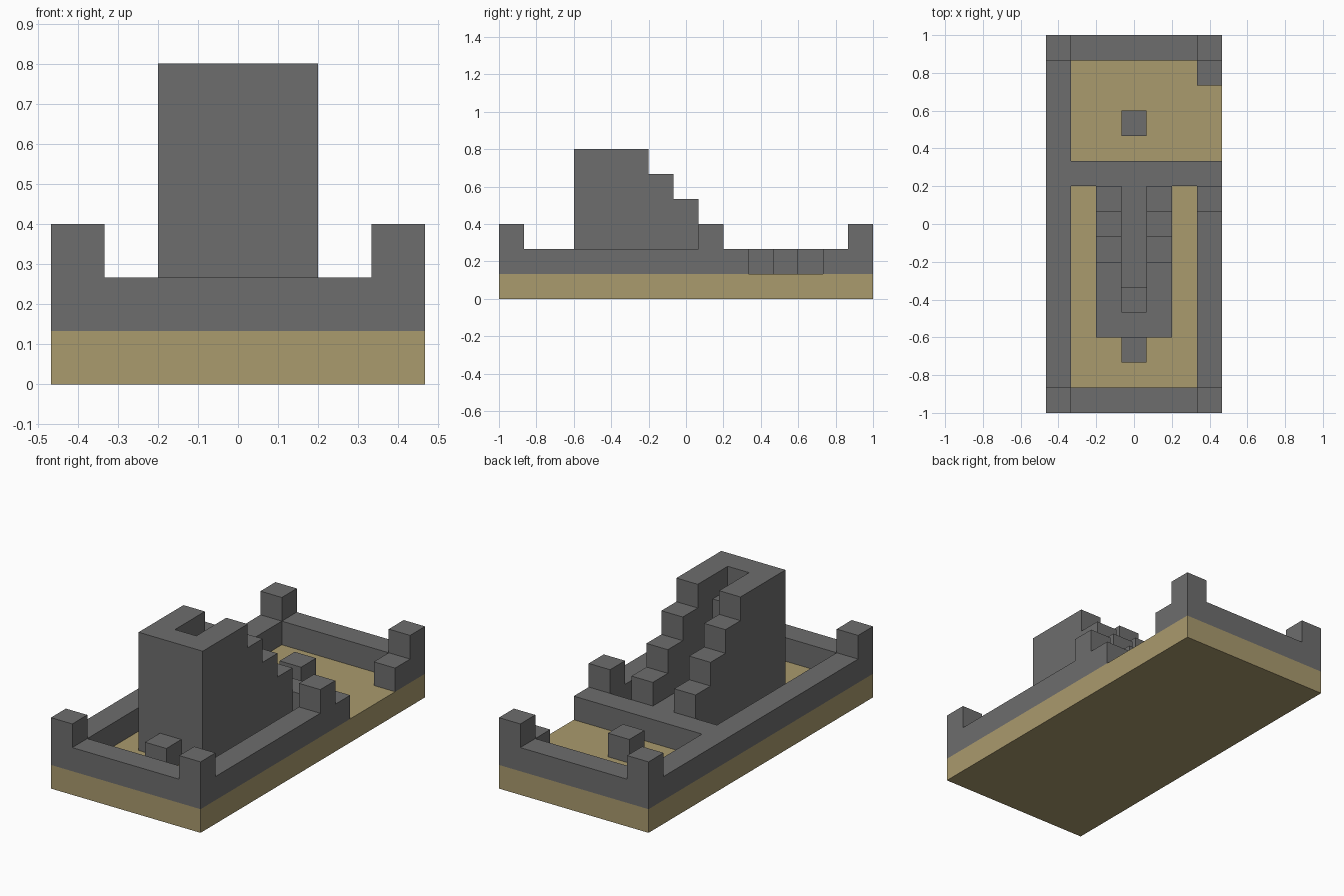
import bpy, bmesh
from mathutils import Vector

if "Cube" in bpy.data.objects:
    bpy.data.objects.remove(bpy.data.objects["Cube"])

NX, NY = 7, 15          # footprint in blocks
U = 2 / NY              # block size


def material(name, rgb):
    m = bpy.data.materials.new(name)
    m.use_nodes = True
    m.diffuse_color = (*rgb, 1)
    m.node_tree.nodes["Principled BSDF"].inputs["Base Color"].default_value = (*rgb, 1)
    return m


sand = material("sand", (0.40, 0.325, 0.155))
stone = material("grey stone", (0.155, 0.155, 0.155))


def box(xs, ys, zs):
    """Block cells in half-open ranges."""
    return {(x, y, z) for x in range(*xs) for y in range(*ys) for z in range(*zs)}


parts = {}

# Sandy ground slab
parts["ground"] = (box((0, NX), (0, NY), (0, 1)), sand)

# Perimeter wall with a gateway on the left side, plus the cross wall
wall = box((0, NX), (0, NY), (1, 2)) - box((1, NX - 1), (1, NY - 1), (1, 2))
wall -= box((6, 7), (10, 13), (1, 2))
wall |= box((1, 6), (9, 10), (1, 2))
parts["perimeter_wall"] = (wall, stone)

# Corner posts and the post beside the gateway
for name, x, y in (("front_right_post", 0, 0), ("front_left_post", 6, 0),
                   ("back_right_post", 0, 14), ("back_left_post", 6, 14),
                   ("gate_post", 6, 8)):
    parts[name] = (box((x, x + 1), (y, y + 1), (2, 3)), stone)

# Tower: front wall, and two stepped flanks falling toward the cross wall
parts["tower_front"] = (box((2, 5), (3, 4), (1, 6)), stone)
for name, x in (("right_stair", 2), ("left_stair", 4)):
    flank = set()
    for y in range(4, 9):
        flank |= box((x, x + 1), (y, y + 1), (1, min(6, 11 - y)))
    parts[name] = (flank, stone)

# Passage floor between the stairs and the ledge at its end
parts["passage_floor"] = (box((3, 4), (5, 9), (1, 2)), stone)
parts["inner_ledge"] = (box((3, 4), (4, 5), (1, 5)), stone)

# Loose blocks on the ground
parts["front_block"] = (box((3, 4), (2, 3), (1, 2)), stone)
parts["courtyard_block"] = (box((3, 4), (11, 12), (1, 2)), stone)

solid = set().union(*(cells for cells, _ in parts.values()))


def build(name, cells, mat):
    """Mesh the outer faces of the cells and merge flat areas."""
    bm = bmesh.new()
    for cell in cells:
        centre = Vector(cell) + Vector((0.5, 0.5, 0.5))
        for axis in range(3):
            for sign in (-1, 1):
                step = Vector((0, 0, 0))
                step[axis] = sign
                if tuple(int(c + s) for c, s in zip(cell, step)) in solid:
                    continue
                a, b = Vector((0, 0, 0)), Vector((0, 0, 0))
                a[(axis + 1) % 3] = 0.5
                b[(axis + 2) % 3] = 0.5 * sign
                mid = centre + step / 2
                ring = (mid - a - b, mid + a - b, mid + a + b, mid - a + b)
                bm.faces.new([bm.verts.new(((p.x - NX / 2) * U, (p.y - NY / 2) * U, p.z * U))
                              for p in ring])
    bmesh.ops.remove_doubles(bm, verts=bm.verts, dist=U / 100)
    bmesh.ops.dissolve_limit(bm, angle_limit=0.01, verts=bm.verts, edges=bm.edges)
    mesh = bpy.data.meshes.new(name)
    bm.to_mesh(mesh)
    bm.free()
    mesh.materials.append(mat)
    bpy.context.collection.objects.link(bpy.data.objects.new(name, mesh))


for name, (cells, mat) in parts.items():
    build(name, cells, mat)
